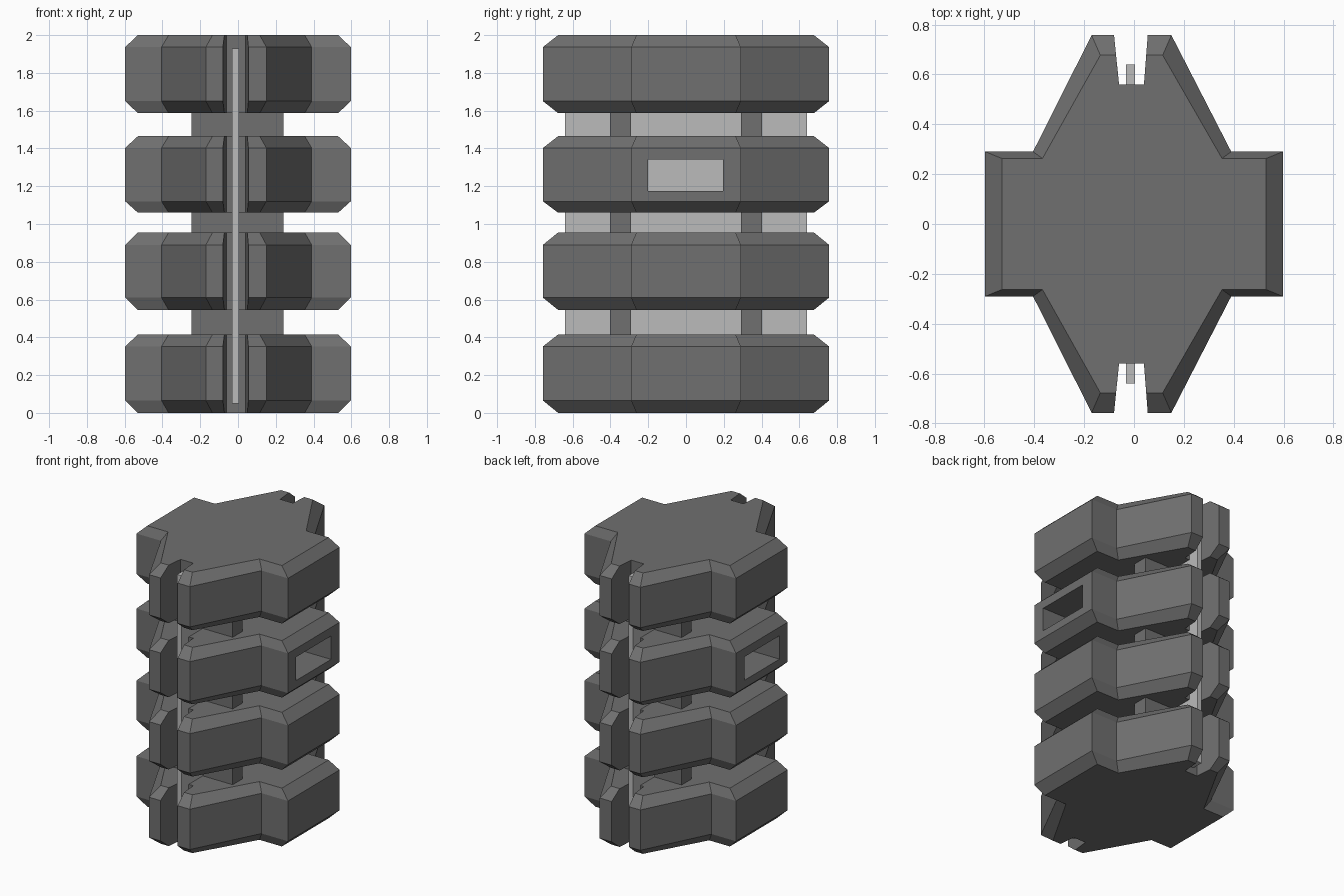
import bpy, bmesh

if "Cube" in bpy.data.objects:
    bpy.data.objects.remove(bpy.data.objects["Cube"])

def material(name, v):
    m = bpy.data.materials.new(name)
    m.diffuse_color = (v, v, v, 1)
    m.use_nodes = True
    m.node_tree.nodes["Principled BSDF"].inputs["Base Color"].default_value = m.diffuse_color
    return m

dark = material("dark_grey", 0.16)
light = material("light_grey", 0.5)

def finish(name, bm, mat):
    bmesh.ops.recalc_face_normals(bm, faces=bm.faces)
    me = bpy.data.meshes.new(name)
    bm.to_mesh(me)
    bm.free()
    ob = bpy.data.objects.new(name, me)
    bpy.context.collection.objects.link(ob)
    me.materials.append(mat)
    return ob

def box(name, x, y, z, mat):
    bm = bmesh.new()
    bmesh.ops.create_cube(bm, size=1)
    for v in bm.verts:
        v.co = [(r[0] + r[1]) / 2 + c * (r[1] - r[0]) for c, r in zip(v.co, (x, y, z))]
    return finish(name, bm, mat)

# Back half of the slab outline, right to left; the front half is its mirror
OUTER = [(.597, .29), (.39, .29), (.15, .757), (.055, .757), (.04, .56),
         (-.06, .56), (-.08, .757), (-.17, .757), (-.405, .29), (-.597, .29)]
INNER = [(.53, .263), (.353, .263), (.115, .677), (.049, .677), (.04, .56),
         (-.06, .56), (-.072, .677), (-.135, .677), (-.367, .263), (-.53, .263)]

def slab(name, levels):
    bm = bmesh.new()
    rings = []
    for half, z in zip((INNER, OUTER, OUTER, INNER), levels):
        loop = half + [(x, -y) for x, y in reversed(half)]
        rings.append([bm.verts.new((x, y, z)) for x, y in loop])
    n = len(rings[0])
    for a, b in zip(rings, rings[1:]):
        for i in range(n):
            j = (i + 1) % n
            bm.faces.new((a[i], a[j], b[j], b[i]))
    # The slot floor is shared by all rings, so its wall stays vertical
    bm.faces.new(rings[0][::-1])
    bm.faces.new(rings[-1])
    return finish(name, bm, dark)

# Four chamfered slabs
slabs = [slab(f"slab_{i + 1}", lv) for i, lv in enumerate([
    (0, .065, .352, .415), (.545, .61, .89, .955),
    (1.06, 1.12, 1.403, 1.465), (1.587, 1.65, 1.937, 2.0)])]

# Rectangular window through the third slab
cutter = box("window_cutter", (-1, 1), (-.2, .195), (1.175, 1.342), dark)
cutter.hide_render = True
cutter.hide_viewport = True
mod = slabs[2].modifiers.new("window", 'BOOLEAN')
mod.object = cutter
mod.operation = 'DIFFERENCE'
mod.solver = 'EXACT'

# Thin central plate showing in the slots, and the two cross posts
box("centre_plate", (-.032, .004), (-.64, .64), (.05, 1.93), light)
for name, s in (("front_post", -1), ("back_post", 1)):
    box(name, (-.247, .24), sorted((s * .29, s * .402)), (.2, 1.8), dark)
